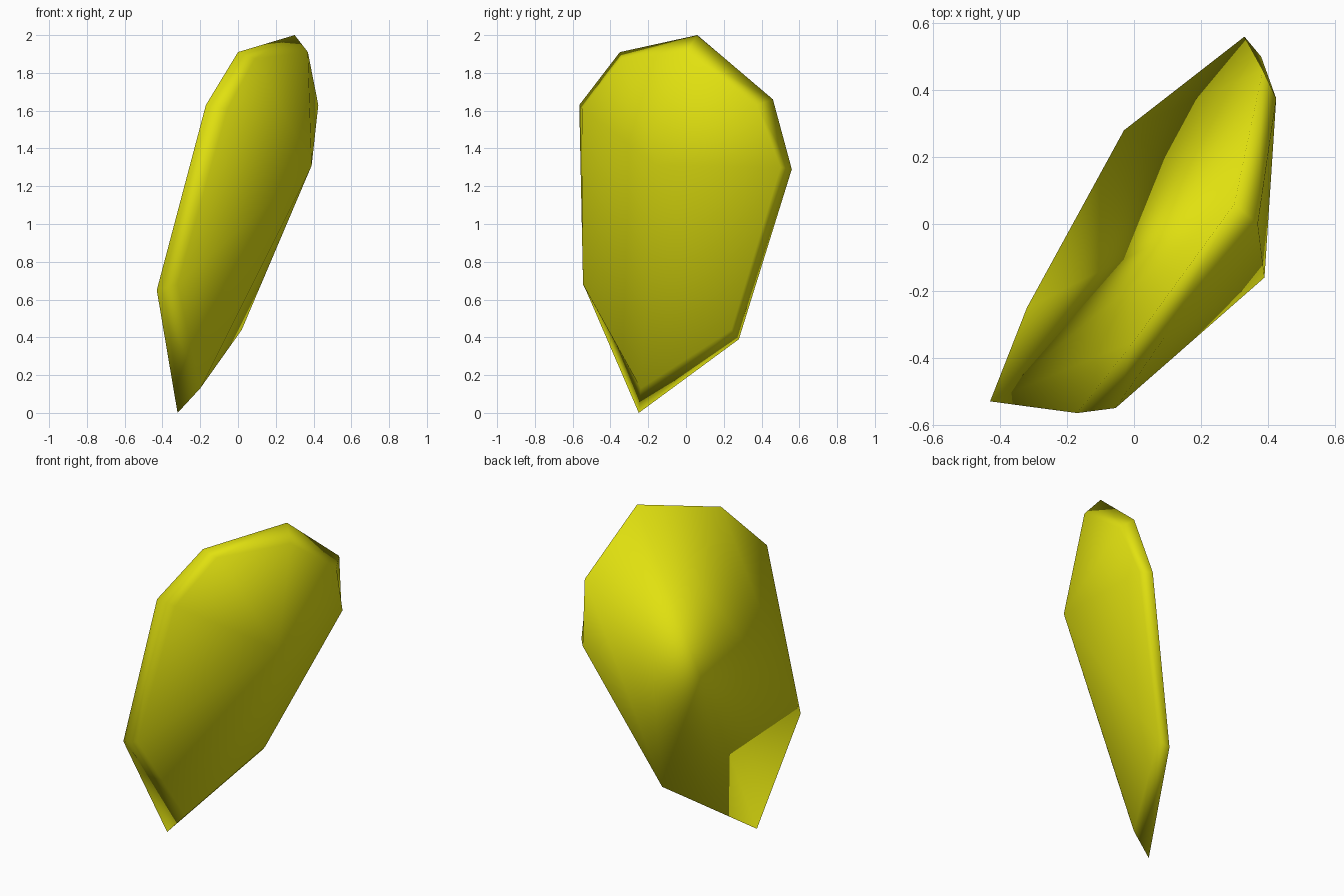
import bpy, bmesh

if "Cube" in bpy.data.objects:
    bpy.data.objects.remove(bpy.data.objects["Cube"])

# Flat eight-sided back rim, listed in order around the shard
rim = [(0.30, 0.06, 2.0), (0.0, -0.35, 1.91), (-0.17, -0.565, 1.63),
       (-0.43, -0.53, 0.65), (-0.32, -0.25, 0.0), (-0.03, 0.28, 0.39),
       (0.33, 0.56, 1.29), (0.385, 0.46, 1.66)]

# Slim bevel in front of the rim, in the same order
bevel = [(0.37, 0.0, 1.91), (0.09, -0.34, 1.875), (-0.055, -0.55, 1.61),
         (-0.32, -0.545, 0.68), (-0.20, -0.24, 0.13), (0.02, 0.24, 0.44),
         (0.38, 0.50, 1.30), (0.425, 0.375, 1.63)]

# Peak of the bulging front
peak = (0.39, -0.16, 1.31)

yellow = bpy.data.materials.new("yellow")
yellow.diffuse_color = (0.75, 0.75, 0.005, 1)
yellow.use_nodes = True
yellow.node_tree.nodes["Principled BSDF"].inputs["Base Color"].default_value = yellow.diffuse_color

bm = bmesh.new()
back = [bm.verts.new(p) for p in rim]
front = [bm.verts.new(p) for p in bevel]
tip = bm.verts.new(peak)

# Bevel strip and front facets meeting at the peak
for i in range(8):
    j = (i + 1) % 8
    bm.faces.new((back[i], back[j], front[j], front[i]))
    bm.faces.new((front[i], front[j], tip))

# Nearly flat back, as strips running across the shard
for ids in ((5, 6, 7), (5, 7, 0), (5, 0, 4), (4, 0, 3), (3, 0, 1), (3, 1, 2)):
    bm.faces.new([back[i] for i in ids])
bmesh.ops.recalc_face_normals(bm, faces=list(bm.faces))

# Soft shading across the whole body
for face in bm.faces:
    face.smooth = True

mesh = bpy.data.meshes.new("shard")
bm.to_mesh(mesh)
bm.free()
mesh.materials.append(yellow)
shard = bpy.data.objects.new("shard", mesh)
bpy.context.collection.objects.link(shard)
